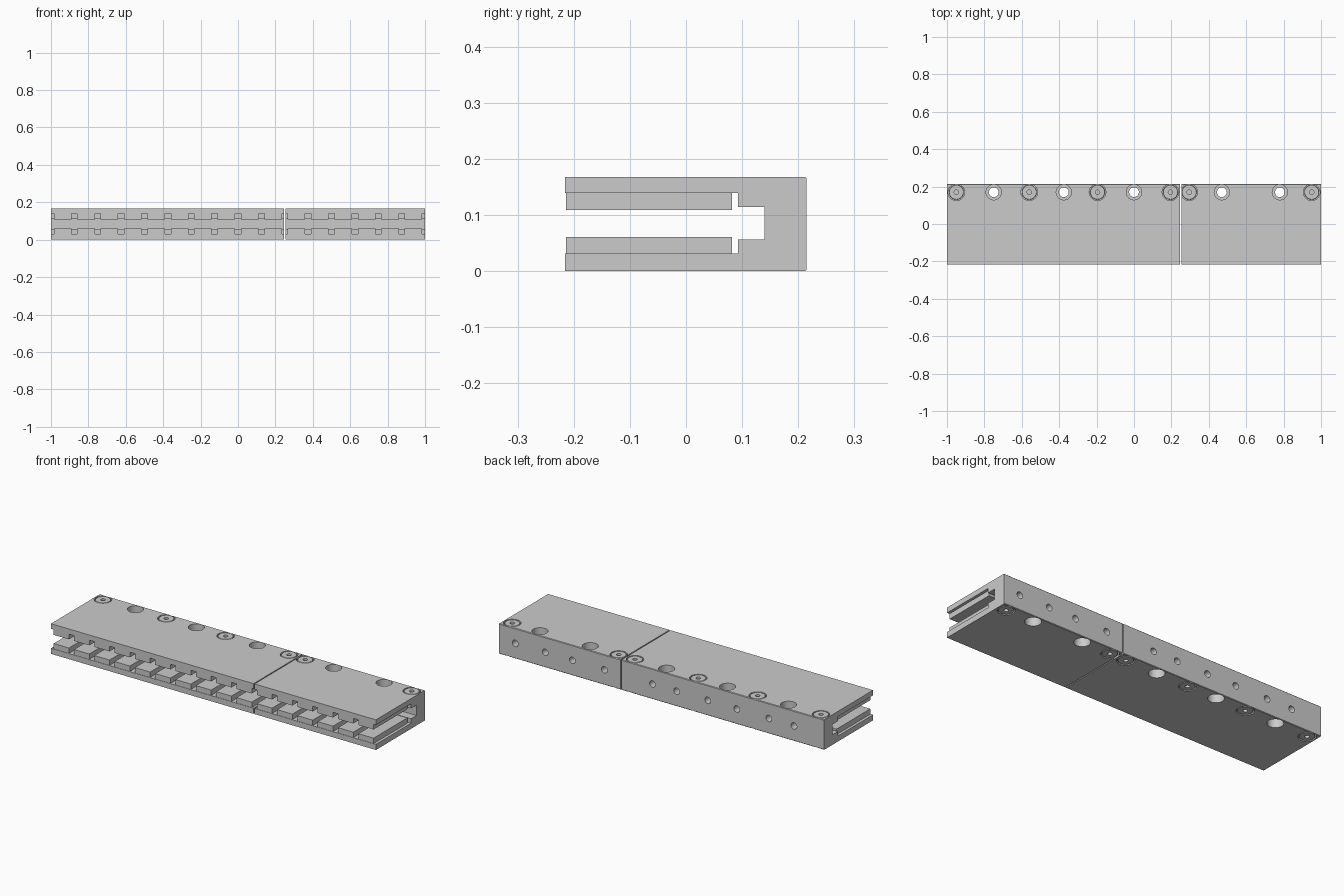
import bpy, bmesh, math
from mathutils import Matrix, Vector

if "Cube" in bpy.data.objects:
    bpy.data.objects.remove(bpy.data.objects["Cube"])

H, Y0, Y1 = 0.168, -0.216, 0.215      # overall height and depth limits
HOLE_Y = 0.17
SEGMENTS = [("long", -1.0, 0.247), ("short", 0.253, 1.0)]
BOLT_HOLES = [-0.75, -0.375, 0.0, 0.47, 0.78]
SCREWS = [-0.95, -0.56, -0.195, 0.195, 0.295, 0.95]
BACK_HOLES = [-0.815, -0.66, -0.463, -0.284, -0.093, 0.056, 0.352, 0.549, 0.716, 0.901]


def make_object(name, bm):
    bmesh.ops.recalc_face_normals(bm, faces=bm.faces[:])
    mesh = bpy.data.meshes.new(name)
    bm.to_mesh(mesh)
    bm.free()
    ob = bpy.data.objects.new(name, mesh)
    bpy.context.collection.objects.link(ob)
    return ob


def smooth(ob):
    bpy.ops.object.select_all(action='DESELECT')
    ob.select_set(True)
    bpy.context.view_layer.objects.active = ob
    bpy.ops.object.shade_smooth_by_angle(angle=math.radians(35))


def lathe(bm, profile, matrix, n=32):
    """Closed solid of revolution about local z from (radius, z) pairs."""
    rings = []
    for r, z in profile:
        rings.append([bm.verts.new(matrix @ Vector((r * math.cos(2 * math.pi * i / n),
                                                    r * math.sin(2 * math.pi * i / n), z)))
                      for i in range(n)])
    for a, b in zip(rings, rings[1:]):
        for i in range(n):
            j = (i + 1) % n
            bm.faces.new((a[i], a[j], b[j], b[i]))
    bm.faces.new(rings[0])
    bm.faces.new(rings[-1])


def extrude_x(bm, points, x0, x1):
    face = bm.faces.new([bm.verts.new((x0, y, z)) for y, z in points])
    new = bmesh.ops.extrude_face_region(bm, geom=[face])["geom"]
    bmesh.ops.translate(bm, vec=(x1 - x0, 0, 0),
                        verts=[v for v in new if isinstance(v, bmesh.types.BMVert)])


def box(bm, lo, hi):
    size = Vector(hi) - Vector(lo)
    mid = (Vector(hi) + Vector(lo)) / 2
    bmesh.ops.create_cube(bm, size=1, matrix=Matrix.Translation(mid) @ Matrix.Diagonal((*size, 1)))


def top_and_bottom(x):
    """Frames on the top and bottom faces, local z pointing outwards."""
    return [Matrix.Translation((x, HOLE_Y, H)),
            Matrix.Translation((x, HOLE_Y, 0)) @ Matrix.Rotation(math.pi, 4, 'X')]


# U-shaped channel profile with a stepped slot and chamfered back edges
c = 0.003
lower = [(0.14, 0.056), (0.093, 0.056), (0.093, 0.031), (Y0, 0.031), (Y0, 0), (Y1 - c, 0), (Y1, c)]
upper = [(Y1, H - c), (Y1 - c, H), (Y0, H), (Y0, 0.139), (0.093, 0.139), (0.093, 0.114), (0.14, 0.114)]

for label, x0, x1 in SEGMENTS:
    bm = bmesh.new()
    extrude_x(bm, lower + upper, x0, x1)
    channel = make_object(label + "_channel", bm)

    # Bolt holes, screw recesses and threaded holes in the back
    bm = bmesh.new()
    for x in (x for x in BOLT_HOLES if x0 < x < x1):
        lathe(bm, [(0.041, -0.01), (0.041, 0.05), (0.026, 0.05), (0.026, H - 0.05),
                   (0.041, H - 0.05), (0.041, H + 0.01)], Matrix.Translation((x, HOLE_Y, 0)))
    for x in (x for x in SCREWS if x0 < x < x1):
        for frame in top_and_bottom(x):
            lathe(bm, [(0.0445, -0.03), (0.0445, 0.01)], frame)
    for x in (x for x in BACK_HOLES if x0 < x < x1):
        frame = Matrix.Translation((x, Y1, H / 2)) @ Matrix.Rotation(-math.pi / 2, 4, 'X')
        lathe(bm, [(0.018, -0.05), (0.018, 0.01)], frame)
    cutter = make_object("hole_cutter", bm)
    cutter.hide_render = True
    mod = channel.modifiers.new("holes", 'BOOLEAN')
    mod.object, mod.operation, mod.solver = cutter, 'DIFFERENCE', 'EXACT'
    bpy.context.view_layer.objects.active = channel
    bpy.ops.object.modifier_apply(modifier=mod.name)
    bpy.data.objects.remove(cutter)
    smooth(channel)

# Flush screw heads with a central socket
bm = bmesh.new()
for x in SCREWS:
    for frame in top_and_bottom(x):
        lathe(bm, [(0.0395, -0.0305), (0.0395, -0.002), (0.038, -0.0005),
                   (0.012, -0.0005), (0.012, -0.018)], frame)
smooth(make_object("screw_heads", bm))

# Two facing rows of magnets along the slot
for row, z0, z1 in (("lower", 0.0305, 0.061), ("upper", 0.109, 0.1395)):
    bm = bmesh.new()
    for i in range(16):
        x = -1 + 0.125 * (i + 0.5)
        box(bm, (x - 0.047, -0.214, z0), (x + 0.047, 0.082, z1))
    make_object(row + "_magnets", bm)
